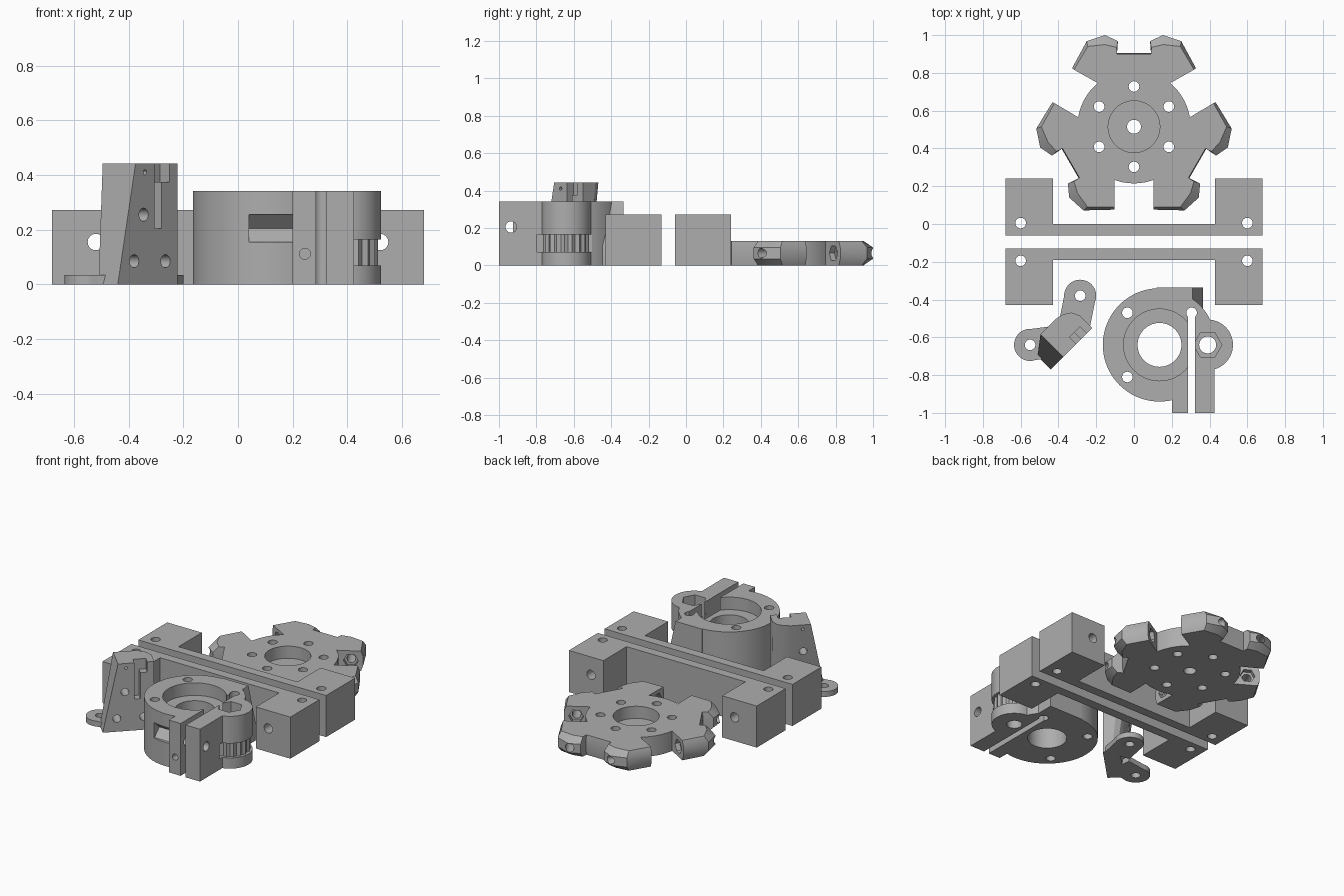
import bpy, bmesh
from math import sin, cos, pi, radians
from mathutils import Vector, Matrix

if "Cube" in bpy.data.objects:
    bpy.data.objects.remove(bpy.data.objects["Cube"])

grey = bpy.data.materials.new("plain grey")
grey.use_nodes = True
COLOUR = (0.42, 0.42, 0.42, 1)
grey.diffuse_color = COLOUR
grey.node_tree.nodes["Principled BSDF"].inputs["Base Color"].default_value = COLOUR

# Local x, y, z mapped to world y, z, x and to x, z, -y
ALONG_X = Matrix(((0, 0, 1, 0), (1, 0, 0, 0), (0, 1, 0, 0), (0, 0, 0, 1)))
ALONG_Y = Matrix(((1, 0, 0, 0), (0, 0, -1, 0), (0, 1, 0, 0), (0, 0, 0, 1)))


def loft(name, layers, matrix=None):
    """Solid through (z, outline) layers that share a point count."""
    bm = bmesh.new()
    rings = [[bm.verts.new((x, y, z)) for x, y in pts] for z, pts in layers]
    bm.faces.new(rings[0])
    bm.faces.new(rings[-1])
    for low, high in zip(rings, rings[1:]):
        for i in range(len(low)):
            bm.faces.new((low[i - 1], low[i], high[i], high[i - 1]))
    if matrix:
        bm.transform(matrix)
    bmesh.ops.recalc_face_normals(bm, faces=bm.faces)
    mesh = bpy.data.meshes.new(name)
    bm.to_mesh(mesh)
    bm.free()
    mesh.materials.append(grey)
    obj = bpy.data.objects.new(name, mesh)
    bpy.context.collection.objects.link(obj)
    return obj


def prism(name, pts, z0, z1, matrix=None):
    return loft(name, [(z0, pts), (z1, pts)], matrix)


def box(name, x0, x1, y0, y1, z0, z1):
    return prism(name, [(x0, y0), (x1, y0), (x1, y1), (x0, y1)], z0, z1)


def circle(x, y, r, sides=48, turn=0):
    return [(x + r * cos(turn + 2 * pi * i / sides), y + r * sin(turn + 2 * pi * i / sides))
            for i in range(sides)]


def rod(start, direction, length, r, sides=32):
    """Cylinder from a start point along a direction."""
    m = Matrix.Translation(start) @ Vector(direction).to_track_quat("Z", "Y").to_matrix().to_4x4()
    return prism("rod", circle(0, 0, r, sides), 0, length, m)


def combine(obj, parts, operation):
    for part in parts:
        mod = obj.modifiers.new("shape", "BOOLEAN")
        mod.operation, mod.solver, mod.object = operation, "EXACT", part
        bpy.context.view_layer.objects.active = obj
        bpy.ops.object.modifier_apply(modifier=mod.name)
        bpy.data.objects.remove(part)


def cut(obj, *parts):
    combine(obj, parts, "DIFFERENCE")


def add(obj, *parts):
    combine(obj, parts, "UNION")


def hole(x, y, r=0.028, z0=-0.1, z1=0.6, sides=32):
    return prism("hole", circle(x, y, r, sides), z0, z1)


def finish(obj):
    bpy.ops.object.select_all(action="DESELECT")
    obj.select_set(True)
    bpy.context.view_layer.objects.active = obj
    bpy.ops.object.shade_smooth_by_angle(angle=radians(25))


# Two U-shaped mounting brackets, back to back
def bracket(name, base, way):
    half = [(0.68, 0), (0.68, 0.3), (0.43, 0.3), (0.43, 0.06)]
    outline = half + [(-x, y) for x, y in reversed(half)]
    obj = prism(name, [(x, base + way * y) for x, y in outline], 0, 0.272)
    for side in (-1, 1):
        cut(obj, hole(side * 0.6, base + way * 0.065),
            rod((side * 0.52, base - way * 0.1, 0.155), (0, way, 0), 0.6, 0.03))
    finish(obj)


bracket("front_bracket", -0.13, -1)
bracket("rear_bracket", -0.06, 1)

# Round hub plate with three forked arms
HUB = Vector((0, 0.515, 0))
hub = prism("hub_plate", circle(HUB.x, HUB.y, 0.3, 64), 0, 0.13)
fork = [(0.1, 0.03), (0.31, 0.328), (0.453, 0.25), (0.485, 0.153), (0.453, 0.085), (0.39, 0.09)]
fork[0] = (0.23, 0.19)
fork_inset = [(0.23, 0.19), (0.302, 0.318), (0.425, 0.245), (0.435, 0.155), (0.42, 0.092), (0.385, 0.09)]


def mirrored(half):
    return [(0.1, 0.0)] + half + [(u, -v) for u, v in reversed(half)]


for k in range(3):
    frame = Matrix.Translation(HUB) @ Matrix.Rotation(radians(90 + 120 * k), 4, "Z")
    wide, narrow = mirrored(fork), mirrored(fork_inset)
    add(hub, loft("arm", [(0, narrow), (0.035, wide), (0.095, wide), (0.13, narrow)], frame))
for k in range(3):
    frame = Matrix.Translation(HUB) @ Matrix.Rotation(radians(90 + 120 * k), 4, "Z")
    for side in (-1, 1):
        axis = frame.to_3x3() @ Vector((0.866, -0.5 * side, 0))
        seat = frame @ Vector((0.265, 0.27 * side, 0.065))
        cut(hub, rod(seat - axis * 0.05, axis, 0.4, 0.026),
            rod(seat - axis * 0.05, axis, 0.09, 0.045, 6))
cut(hub, hole(HUB.x, HUB.y, 0.137, 0.05, 0.3, 48), hole(HUB.x, HUB.y, 0.037))
for x, y in circle(HUB.x, HUB.y, 0.213, 6, pi / 2):
    cut(hub, hole(x, y))
finish(hub)

# Split clamp: ring, side lobe, two jaws and rear block
CX, CY, TOP = 0.135, -0.64, 0.342
clamp = prism("clamp_body", circle(CX, CY, 0.3, 96), 0, TOP)
add(clamp,
    prism("lobe", circle(0.39, CY, 0.134, 64), 0, TOP),
    box("jaw", 0.2, 0.425, -1, -0.7, 0, TOP),
    prism("rear_block", [(0.12, 0), (0.365, 0), (0.365, 0.1), (0.31, TOP), (0.12, TOP)],
          0.335, 0.48, ALONG_Y))
cut(clamp,
    hole(CX, CY, 0.19, 0.26, 0.5, 64), hole(CX, CY, 0.116, sides=64),
    box("slot", 0.285, 0.322, -1.1, -0.47, -0.1, 0.5),
    hole(0.39, CY, 0.045), hole(0.39, CY, 0.075, 0.14, 0.5, 6))
for x, y in ((-0.035, -0.47), (-0.035, -0.81), (0.305, -0.47)):
    cut(clamp, hole(x, y))

# Strap window, ribbed strap groove and bolt holes
cut(clamp, prism("window", [(-1.05, 0.155), (-0.92, 0.155), (-0.87, 0.205), (-0.92, 0.255),
                            (-1.05, 0.255)], 0.04, 0.2, ALONG_X))
angles = [radians(-85 + 10 * i) for i in range(18)]
inner = [(0.39 + r * cos(a), CY + r * sin(a))
         for i, a in enumerate(angles) for r in [0.112 if i % 2 else 0.122]]
outer = [(0.39 + 0.16 * cos(a), CY + 0.16 * sin(a)) for a in reversed(angles)]
cut(clamp, prism("groove", inner + outer, 0.07, 0.165),
    rod((0.1, -0.935, 0.205), (1, 0, 0), 0.5, 0.03),
    rod((0.245, -1.1, 0.112), (0, 1, 0), 0.25, 0.02))
finish(clamp)

# Angled upright post with a sloped end and rounded back
POST = Matrix.Translation((-0.44, -0.77, 0)) @ Matrix.Rotation(radians(45), 4, "Z")


def post_section(start, depth):
    return [(start, 0), (0.31, 0), (0.31, depth * 0.55), (0.29, depth * 0.8), (0.25, depth * 0.95),
            (0.21, depth), (start, depth)]


post = loft("upright_post", [(0, post_section(0, 0.1)), (0.442, post_section(0.092, 0.17))], POST)


def post_box(u0, u1, depth, z0, z1):
    obj = box("notch", u0, u1, -0.05, depth, z0, z1)
    obj.data.transform(POST)
    return obj


# Foot flange with two screw ears
for (x, y), (bx, by) in (((-0.285, -0.38), (-0.315, -0.53)), ((-0.55, -0.64), (-0.4, -0.62))):
    run = Vector((bx - x, by - y, 0))
    side = Vector((-run.y, run.x, 0)).normalized() * 0.083
    a, b = Vector((x, y, 0)), Vector((bx, by, 0))
    strip = [tuple(p.xy) for p in (a + side, a - side, b - side, b + side)]
    add(post, prism("ear", circle(x, y, 0.085), 0, 0.035), prism("strip", strip, 0, 0.035))
    cut(post, hole(x, y, 0.028, -0.1, 0.1))

# Slots and screw holes in the post face
cut(post, post_box(0.19, 0.268, 0.05, 0.375, 0.6), post_box(0.19, 0.226, 0.05, 0.205, 0.6))
for u, z, r in ((0.134, 0.255, 0.024), (0.085, 0.085, 0.024), (0.247, 0.085, 0.024), (0.141, 0.41, 0.009)):
    start = POST @ Vector((u, -0.1, z))
    cut(post, rod(start, POST.to_3x3() @ Vector((0, 1, 0)), 0.4, r, 24))
finish(post)
